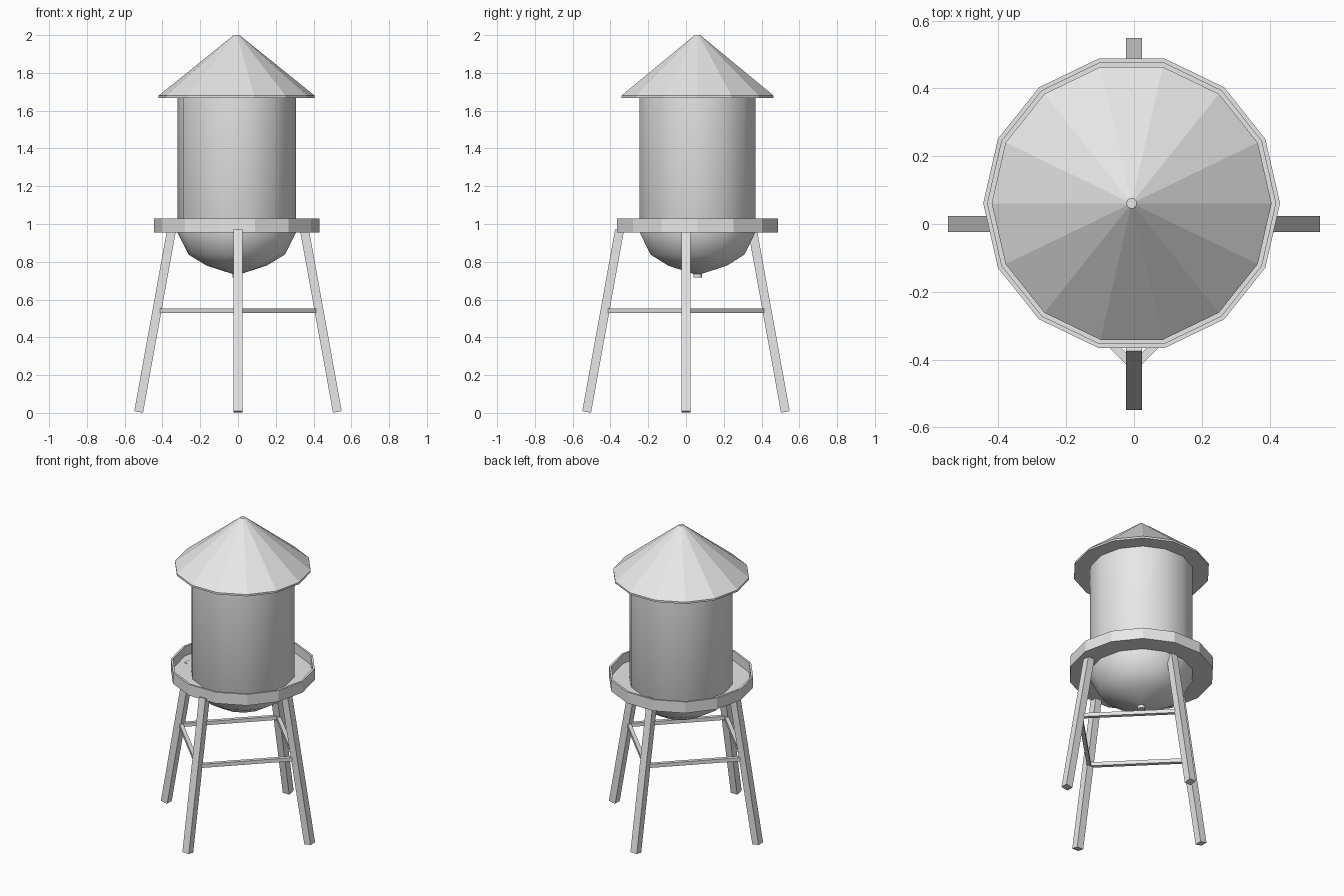
import bpy, bmesh, math
from mathutils import Vector

if "Cube" in bpy.data.objects:
    bpy.data.objects.remove(bpy.data.objects["Cube"], do_unlink=True)

SIDES = 14
AXIS = Vector((-0.007, 0.061, 0))   # the tank sits slightly off the leg centre

grey = bpy.data.materials.new("light_grey")
grey.use_nodes = True
grey.diffuse_color = (0.8, 0.8, 0.8, 1)
grey.node_tree.nodes["Principled BSDF"].inputs["Base Color"].default_value = (0.8, 0.8, 0.8, 1)


def finish(name, bm, smooth=False):
    bmesh.ops.recalc_face_normals(bm, faces=bm.faces)
    mesh = bpy.data.meshes.new(name)
    bm.to_mesh(mesh)
    bm.free()
    mesh.materials.append(grey)
    obj = bpy.data.objects.new(name, mesh)
    bpy.context.collection.objects.link(obj)
    if smooth:
        bpy.ops.object.select_all(action='DESELECT')
        obj.select_set(True)
        bpy.context.view_layer.objects.active = obj
        bpy.ops.object.shade_smooth_by_angle(angle=math.radians(50))
    return obj


def lathe(name, profile, smooth=False):
    """Spin (radius, height) points around the tank axis; the ends are capped."""
    bm = bmesh.new()
    rings = []
    for r, z in profile:
        ring = []
        for i in range(SIDES):
            a = math.tau * i / SIDES
            ring.append(bm.verts.new(AXIS + Vector((r * math.cos(a), r * math.sin(a), z))))
        rings.append(ring)
    for low, high in zip(rings, rings[1:]):
        for i in range(SIDES):
            j = (i + 1) % SIDES
            bm.faces.new((low[i], low[j], high[j], high[i]))
    bm.faces.new(rings[0])
    bm.faces.new(rings[-1])
    return finish(name, bm, smooth)


def beam(name, start, end, width):
    """Square bar between two points, with ends cut square to its length."""
    start, end = Vector(start), Vector(end)
    along = (end - start).normalized()
    # keep one pair of faces aligned with the plane through the tower centre
    flat = Vector((-start.y, start.x, 0)) if abs(along.z) > 0.5 else Vector((0, 0, 1))
    u = flat.normalized() * width / 2
    v = along.cross(u)
    bm = bmesh.new()
    ends = [[bm.verts.new(p + u * a + v * b) for a, b in ((-1, -1), (1, -1), (1, 1), (-1, 1))]
            for p in (start, end)]
    for i in range(4):
        j = (i + 1) % 4
        bm.faces.new((ends[0][i], ends[0][j], ends[1][j], ends[1][i]))
    bm.faces.new(ends[0])
    bm.faces.new(ends[1])
    return finish(name, bm)


# Conical roof with a thin lip
lathe("roof", [(0.413, 1.668), (0.413, 1.68), (0.015, 2.0)])

# Tank wall and rounded belly
lathe("tank", [(0.02, 0.735), (0.16, 0.78), (0.255, 0.838), (0.314, 0.955), (0.314, 1.675)], True)

# Outlet pipe under the belly
lathe("outlet_pipe", [(0.023, 0.716), (0.023, 0.76)])

# Tray platform with a raised rim
lathe("platform", [(0.438, 0.956), (0.438, 1.03), (0.425, 1.03), (0.425, 0.968), (0.3, 0.968)])

# Four splayed legs, and braces joining each to the next
LEG_FOOT, LEG_TOP, BRACE = 0.526, 0.352, 0.42
names = ("left", "back", "right", "front")
for k, side in enumerate(names):
    d = Vector((round(math.cos(k * math.pi / 2)), round(math.sin(k * math.pi / 2)), 0))
    n = Vector((-d.y, d.x, 0))
    beam(side + "_leg", d * LEG_FOOT + Vector((0, 0, 0.005)), d * LEG_TOP + Vector((0, 0, 0.968)), 0.047)
    beam(side + "_to_" + names[(k + 1) % 4] + "_brace",
         d * BRACE + Vector((0, 0, 0.54)), n * BRACE + Vector((0, 0, 0.54)), 0.024)
